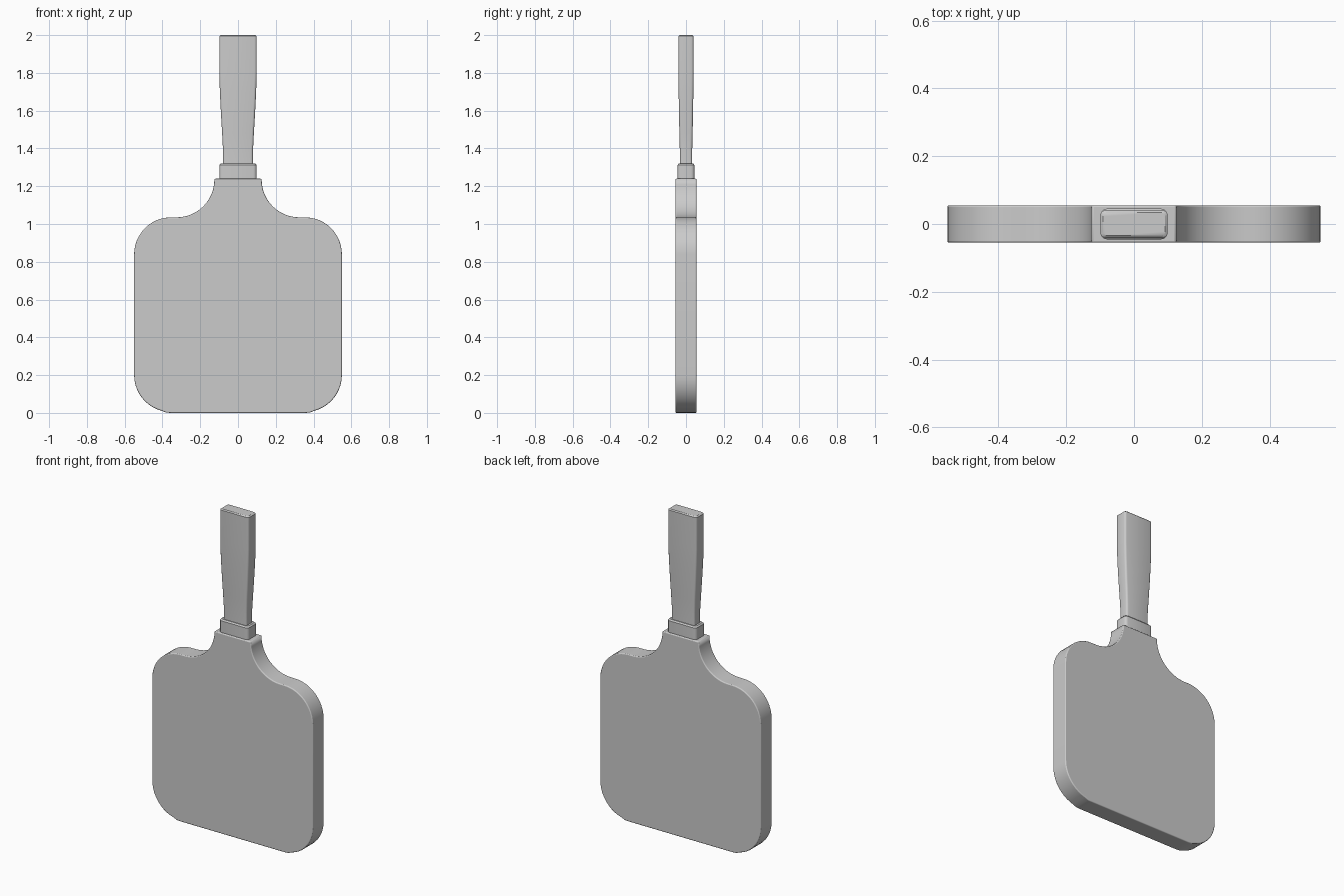
import bpy, bmesh, math

if "Cube" in bpy.data.objects:
    bpy.data.objects.remove(bpy.data.objects["Cube"])


def finish(name, bm, bevel=0.0):
    bmesh.ops.recalc_face_normals(bm, faces=bm.faces)
    mesh = bpy.data.meshes.new(name)
    bm.to_mesh(mesh)
    bm.free()
    ob = bpy.data.objects.new(name, mesh)
    bpy.context.collection.objects.link(ob)
    if bevel:
        mod = ob.modifiers.new("bevel", 'BEVEL')
        mod.width = bevel
        mod.segments = 3
        mod.limit_method = 'ANGLE'
        mod.angle_limit = math.radians(40)
    bpy.ops.object.select_all(action='DESELECT')
    ob.select_set(True)
    bpy.context.view_layer.objects.active = ob
    bpy.ops.object.shade_smooth_by_angle(angle=math.radians(35))
    return ob


def arc(cx, cz, r, a0, a1, n=12):
    return [(cx + r * math.cos(math.radians(a0 + (a1 - a0) * i / n)),
             cz + r * math.sin(math.radians(a0 + (a1 - a0) * i / n)))
            for i in range(n + 1)]


def loft(name, sections, corner, bevel=0.0):
    """Stack of rounded rectangles: (z, half width, half depth)."""
    bm = bmesh.new()
    rings = []
    for z, w, d in sections:
        pts = []
        for sx, sy, a in ((1, 1, 0), (-1, 1, 90), (-1, -1, 180), (1, -1, 270)):
            pts += arc(sx * (w - corner), sy * (d - corner), corner, a, a + 90, 3)
        rings.append([bm.verts.new((x, y, z)) for x, y in pts])
    for lo, hi in zip(rings, rings[1:]):
        for i in range(len(lo)):
            j = (i + 1) % len(lo)
            bm.faces.new((lo[i], lo[j], hi[j], hi[i]))
    bm.faces.new(rings[0])
    bm.faces.new(rings[-1])
    return finish(name, bm, bevel)


# Board: half outline mirrored in x, extruded through y
half = arc(0.355, 0.2, 0.195, -90, 0)
half = [(x, z - 0.005 if z < 0.01 else z) for x, z in half]
half += arc(0.355, 0.84, 0.195, 0, 90)
half += arc(0.325, 1.235, 0.2, 270, 180)
half.append((0.123, 1.24))
half = [(x, max(z, 0.0)) for x, z in half]
outline = half + [(-x, z) for x, z in reversed(half)]
bm = bmesh.new()
face = bm.faces.new([bm.verts.new((x, -0.055, z)) for x, z in outline])
ext = bmesh.ops.extrude_face_region(bm, geom=[face])
bmesh.ops.translate(bm, vec=(0, 0.11, 0),
                    verts=[v for v in ext["geom"] if isinstance(v, bmesh.types.BMVert)])
finish("board", bm, 0.01)

# Collar between board and handle
loft("collar", [(1.23, 0.099, 0.045), (1.312, 0.099, 0.045), (1.32, 0.092, 0.038)], 0.018)

# Flared handle
loft("handle", [(1.31, 0.08, 0.033), (1.4, 0.08, 0.033), (1.48, 0.084, 0.035),
                (1.58, 0.09, 0.037), (1.7, 0.096, 0.039), (1.8, 0.099, 0.04),
                (1.994, 0.099, 0.04), (2.0, 0.092, 0.034)], 0.012)
